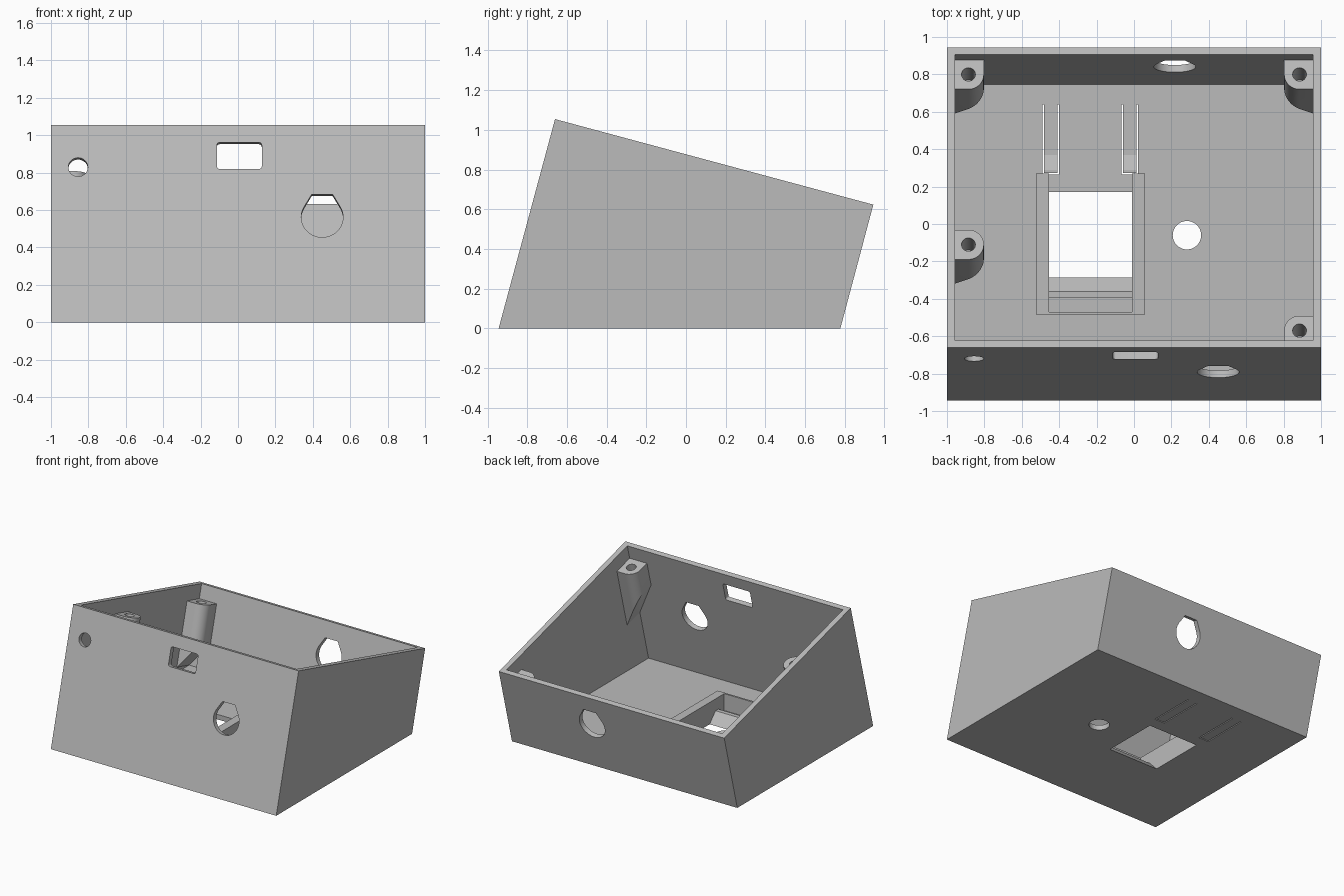
import bpy, bmesh
from math import radians, sin, cos, pi
from mathutils import Matrix

if "Cube" in bpy.data.objects:
    bpy.data.objects.remove(bpy.data.objects["Cube"])

grey = bpy.data.materials.new("plain grey")
grey.use_nodes = True
grey.diffuse_color = (0.5, 0.5, 0.5, 1)
grey.node_tree.nodes["Principled BSDF"].inputs["Base Color"].default_value = (0.5, 0.5, 0.5, 1)

T = Matrix.Translation
TILT = Matrix.Rotation(radians(-15), 4, 'X')
UPRIGHT = Matrix.Rotation(radians(90), 4, 'X')
RIM = T((0, -0.66, 1.054)) @ TILT          # frame lying on the sloping rim
SIDE = Matrix(((0, 0, 1, 0), (1, 0, 0, 0), (0, 1, 0, 0), (0, 0, 0, 1)))  # profile (y, z), swept along x


def prism(name, pts, z0, z1, matrix=Matrix(), bottom=None):
    """Extrude a 2D outline; bottom(x) may give a sloped lower end."""
    bm = bmesh.new()
    low = [bm.verts.new((x, y, bottom(x) if bottom else z0)) for x, y in pts]
    top = [bm.verts.new((x, y, z1)) for x, y in pts]
    bm.faces.new(low)
    bm.faces.new(top)
    for i in range(len(pts)):
        j = (i + 1) % len(pts)
        bm.faces.new((low[i], low[j], top[j], top[i]))
    bm.transform(matrix)
    bmesh.ops.recalc_face_normals(bm, faces=bm.faces)
    mesh = bpy.data.meshes.new(name)
    bm.to_mesh(mesh)
    bm.free()
    mesh.materials.append(grey)
    ob = bpy.data.objects.new(name, mesh)
    bpy.context.collection.objects.link(ob)
    return ob


def rect(x0, x1, y0, y1):
    return [(x0, y0), (x1, y0), (x1, y1), (x0, y1)]


def arc(r, a0, a1, n=12, cx=0, cy=0):
    angles = [radians(a0 + (a1 - a0) * i / n) for i in range(n + 1)]
    return [(cx + r * cos(a), cy + r * sin(a)) for a in angles]


def circle(r, n=40):
    return arc(r, 0, 360, n)[:-1]


def activate(ob):
    bpy.ops.object.select_all(action='DESELECT')
    ob.select_set(True)
    bpy.context.view_layer.objects.active = ob


def cut(target, cutter):
    cutter.hide_render = True
    mod = target.modifiers.new("cut", 'BOOLEAN')
    mod.operation, mod.solver, mod.object = 'DIFFERENCE', 'EXACT', cutter
    activate(target)
    bpy.ops.object.modifier_apply(modifier=mod.name)
    bpy.data.objects.remove(cutter)


def smooth(ob):
    activate(ob)
    bpy.ops.object.shade_smooth_by_angle(angle=radians(30))


# Open tilted case: outer shell minus cavity
case = prism("case", [(-0.944, 0), (0.778, 0), (0.944, 0.623), (-0.66, 1.054)], -1, 1, SIDE)
cavity = [(-0.892, 0.04), (0.747, 0.04), (0.957, 0.824), (-0.569, 1.244)]
cut(case, prism("cavity", cavity, -0.957, 0.957, SIDE))

# Wall openings: round, rounded slot and flat-topped teardrops
teardrop = arc(0.112, 150, 390, 32) + [(0.056, 0.126), (-0.056, 0.126)]
w, h, r = 0.12, 0.074, 0.015
slot = (arc(r, 0, 90, 4, w - r, h - r) + arc(r, 90, 180, 4, r - w, h - r)
        + arc(r, 180, 270, 4, r - w, r - h) + arc(r, 270, 360, 4, w - r, r - h))
for outline, x, z, base in ((circle(0.052), -0.855, 0.83, -0.944),
                            (slot, 0.007, 0.891, -0.944),
                            (teardrop, 0.45, 0.563, -0.944),
                            (teardrop, 0.218, 0.378, 0.778)):
    place = T((x, base + 0.268 * z, z)) @ TILT @ UPRIGHT
    cut(case, prism("wall_cutter", outline, -0.1, 0.1, place))

# Floor openings: round hole, window and the slits around two spring tongues
cut(case, prism("hole_cutter", circle(0.076), -0.1, 0.1, T((0.283, -0.06, 0))))
cut(case, prism("window_cutter", rect(-0.455, -0.01, -0.36, 0.17), -0.1, 0.1))
g = 0.008
for x0, x1 in ((-0.49, -0.4), (-0.068, 0.022)):
    slit = [(x0, 0.265), (x1, 0.265), (x1, 0.64), (x1 - g, 0.64),
            (x1 - g, 0.265 + g), (x0 + g, 0.265 + g), (x0 + g, 0.64), (x0, 0.64)]
    cut(case, prism("slit_cutter", slit, -0.1, 0.1))
smooth(case)

# Catch wedges on the tongues
for side, x0 in (("right", -0.482), ("left", -0.06)):
    prism("catch_" + side, [(0.273, 0.04), (0.37, 0.04), (0.29, 0.075), (0.273, 0.075)],
          x0, x0 + 0.074, SIDE)

# Raised frame around the floor window
prism("frame_right", rect(-0.525, -0.455, -0.485, 0.27), 0.04, 0.175)
prism("frame_left", rect(-0.01, 0.06, -0.485, 0.27), 0.04, 0.175)
prism("frame_front", rect(-0.455, -0.01, -0.485, -0.47), 0.04, 0.175)
prism("window_ledge", [(-0.285, 0), (-0.36, 0.08), (-0.395, 0.08), (-0.395, 0.04),
                       (-0.36, 0.04), (-0.36, 0)], -0.455, -0.01, SIDE)


# Screw posts: rounded on their free corners, lower end tapering into the side wall
def post(name, side, u, round_front, round_back, straight):
    r, wall = 0.082, 0.085
    pts = [(wall, -r)]
    pts += arc(r, 270, 180) if round_front else [(-r, -r - 0.008), (wall, -r - 0.008)][::-1]
    pts += arc(r, 180, 90)[1:] if round_back else [(-r, r)]
    pts.append((wall, r))
    pts = [(side * x, y) for x, y in dict.fromkeys(pts)]

    def taper(x):
        return -straight - (0.5 - straight) * (side * x + r) / (r + 0.072)

    place = RIM @ T((side * 0.885, u, -0.115))
    ob = prism(name, pts, 0, 0, place, taper)
    cut(ob, prism("screw_cutter", circle(0.037, 24), -0.25, 0.05, place))
    smooth(ob)


post("post_back_right", -1, 1.542, True, False, 0.3)
post("post_back_left", 1, 1.542, True, False, 0.3)
post("post_middle_right", -1, 0.6, True, True, 0.3)
post("post_front_left", 1, 0.124, False, True, 0.2)
